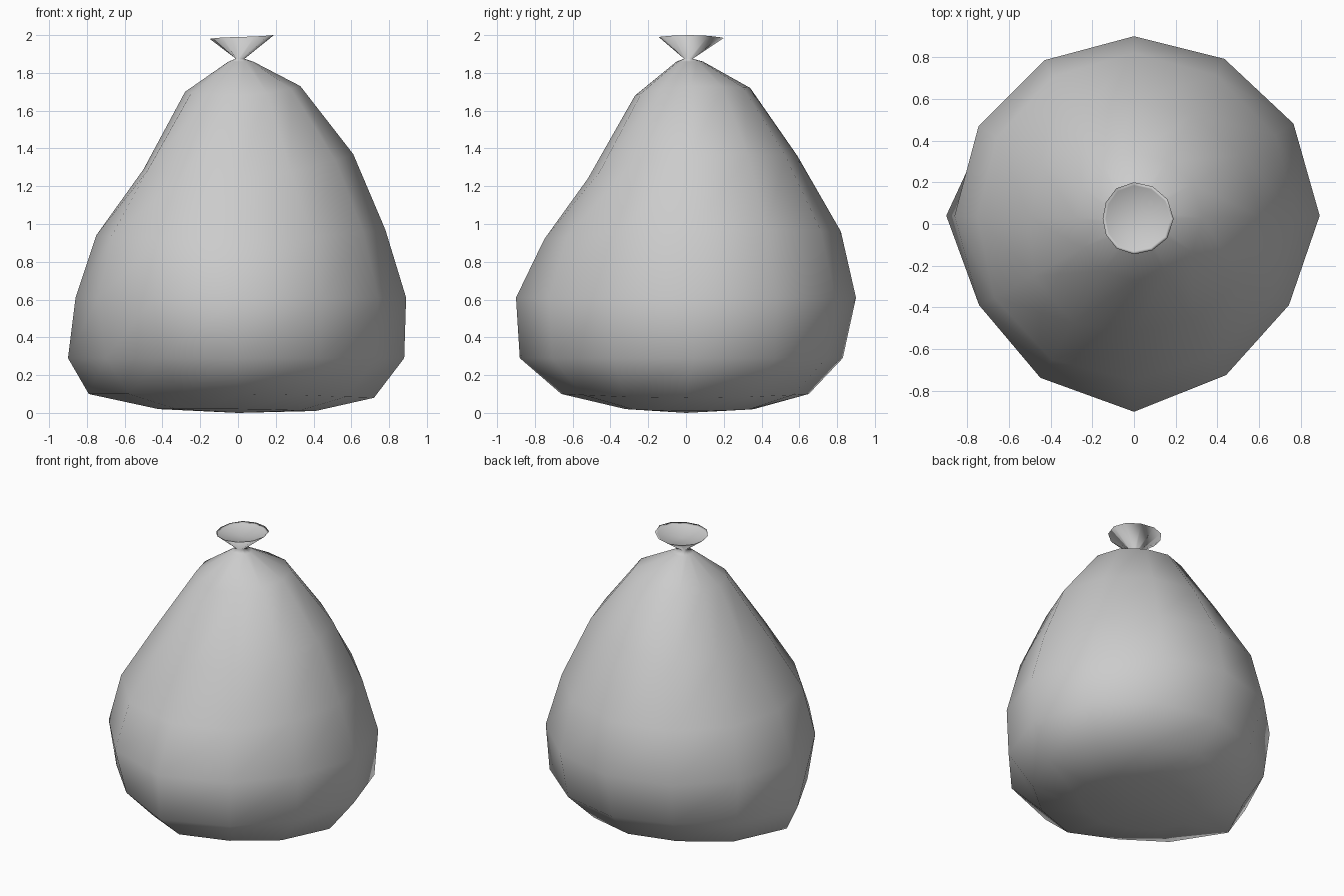
import bpy, bmesh, math

if "Cube" in bpy.data.objects:
    bpy.data.objects.remove(bpy.data.objects["Cube"])

SIDES = 12


def loft(name, rings, bottom, top):
    """Skin 12-sided rings. Each ring: (east, north, west, south) reach,
    the same four heights, the centre y, and optional bulges for the
    (NE, NW, SW, SE) quarters."""
    bm = bmesh.new()
    loops = []
    for reach, height, cy, *bulge in rings:
        e, n, w, s = reach
        r4 = (e, n - cy, w, s + cy)
        loop = []
        for i in range(SIDES):
            a = 2 * math.pi * i / SIDES
            c, d = math.cos(a), math.sin(a)
            ix, iy = (0 if c > 0 else 2), (1 if d > 0 else 3)
            r = r4[ix] * c * c + r4[iy] * d * d
            if bulge:
                r += bulge[0][4 * i // SIDES] * math.sin(2 * a) ** 2
            z = height[ix] * c * c + height[iy] * d * d
            loop.append(bm.verts.new((r * c, cy + r * d, z)))
        loops.append(loop)
    for lo, hi in zip(loops, loops[1:]):
        for i in range(SIDES):
            j = (i + 1) % SIDES
            bm.faces.new((lo[i], lo[j], hi[j], hi[i]))
    # close the ends with fans
    for point, loop, flip in ((bottom, loops[0], True), (top, loops[-1], False)):
        tip = bm.verts.new(point)
        for i in range(SIDES):
            f = (loop[i], loop[(i + 1) % SIDES], tip)
            bm.faces.new(f[::-1] if flip else f)
    for f in bm.faces:
        f.smooth = True
    me = bpy.data.meshes.new(name)
    bm.to_mesh(me)
    bm.free()
    ob = bpy.data.objects.new(name, me)
    bpy.context.collection.objects.link(ob)
    return ob


# One skin: sagging sack, tied neck, flared open end with a shallow hollow
loft("tied_bag", [
    ((.41, .36, .42, .32), (.01, .02, .02, .02), .02, (0, 0, -.03, -.02)),
    ((.72, .65, .79, .66), (.08, .10, .10, .10), .00, (-.02, -.05, -.12, -.06)),
    ((.88, .83, .90, .88), (.29, .29, .29, .29), .04, (0, -.07, -.13, -.06)),
    ((.89, .90, .86, .90), (.61, .61, .61, .61), .04, (0, 0, -.03, -.06)),
    ((.78, .82, .75, .75), (.97, .96, .94, .92), .035, (0, 0, .02, -.02)),
    ((.61, .59, .50, .52), (1.37, 1.36, 1.29, 1.24), .03, (0, 0, .06, 0)),
    ((.33, .34, .28, .27), (1.73, 1.72, 1.70, 1.68), .03),
    ((.08, .09, .05, .05), (1.86, 1.86, 1.86, 1.86), .02),
    # neck
    ((.035, .035, .01, .01), (1.875, 1.875, 1.875, 1.875), .015),
    # flared lip and its inside
    ((.19, .20, .15, .145), (2.0, 1.985, 1.98, 1.99), .025),
    ((.175, .185, .135, .13), (1.99, 1.975, 1.97, 1.98), .025),
], bottom=(0, 0, 0), top=(.02, .025, 1.955))
